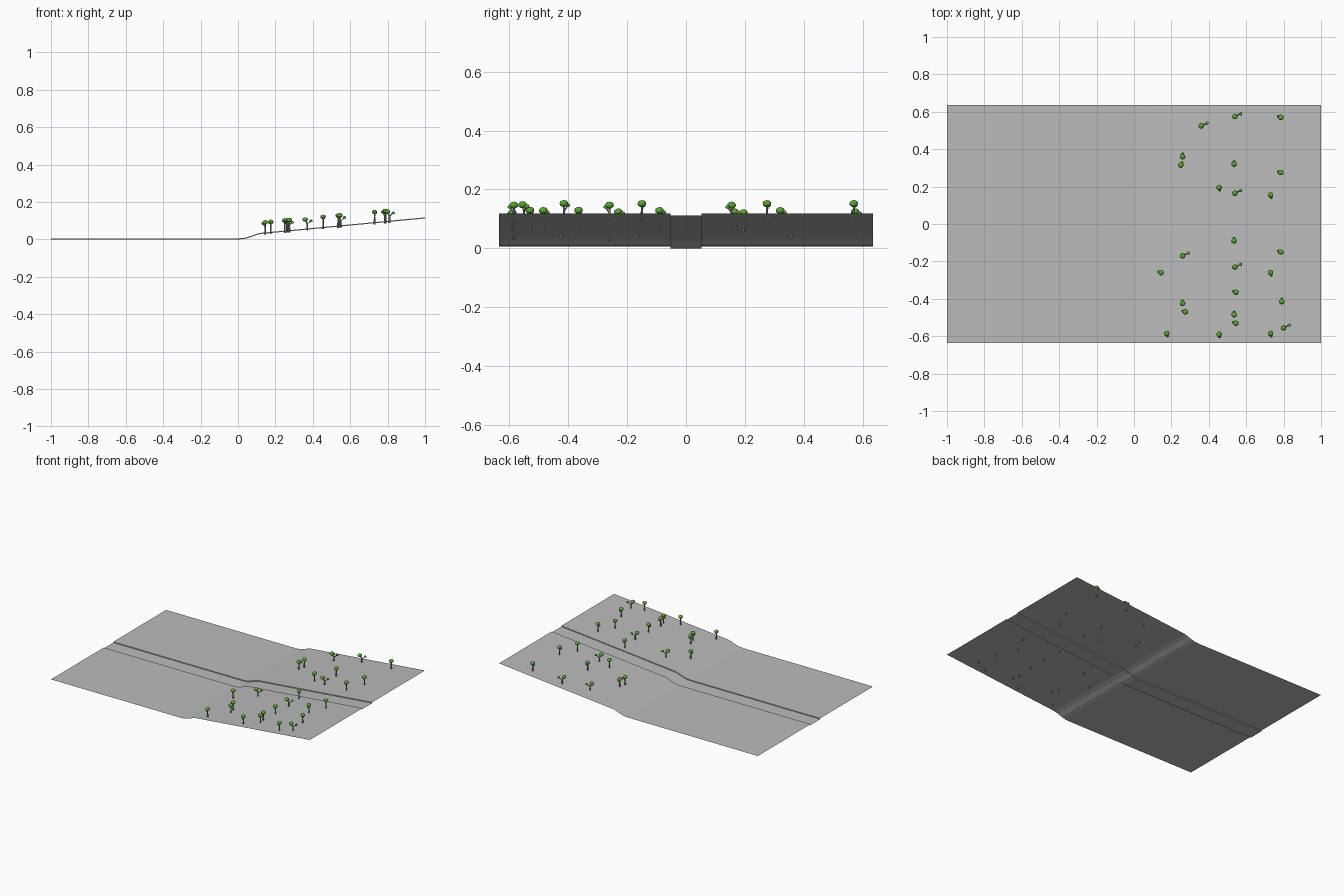
import bpy, bmesh
from math import radians
from mathutils import Vector, Matrix

if "Cube" in bpy.data.objects:
    bpy.data.objects.remove(bpy.data.objects["Cube"], do_unlink=True)


def material(name, rgb):
    m = bpy.data.materials.new(name)
    m.use_nodes = True
    m.diffuse_color = (*rgb, 1)
    m.node_tree.nodes["Principled BSDF"].inputs["Base Color"].default_value = (*rgb, 1)
    return m


GREY = material("ground grey", (0.5, 0.5, 0.5))
BARK = material("bark grey", (0.3, 0.29, 0.28))
LEAF = material("leaf green", (0.1, 0.38, 0.03))


def finish(bm, name, mats):
    me = bpy.data.meshes.new(name)
    bm.to_mesh(me)
    bm.free()
    for m in mats:
        me.materials.append(m)
    ob = bpy.data.objects.new(name, me)
    bpy.context.collection.objects.link(ob)
    return ob


# Long profile of the land: flat plain, short bank, gentle hillside
PROFILE = [(-1, .006), (0, .006), (.03, .008), (.06, .015), (.09, .027),
           (.12, .035), (1, .118)]


def ground_z(x):
    for (x0, z0), (x1, z1) in zip(PROFILE, PROFILE[1:]):
        if x <= x1:
            return z0 + (z1 - z0) * (x - x0) / (x1 - x0)
    return PROFILE[-1][1]


# Land sheet with a shallow sunken road along the middle
HALF, ROAD, SINK = .635, .053, .006
SECTION = [(-HALF, 0), (-ROAD, 0), (-ROAD, -SINK), (ROAD, -SINK), (ROAD, 0), (HALF, 0)]
bm = bmesh.new()
rows = [[bm.verts.new((x, y, z + dz)) for y, dz in SECTION] for x, z in PROFILE]
for a, b in zip(rows, rows[1:]):
    for j in range(len(SECTION) - 1):
        bm.faces.new((a[j], b[j], b[j + 1], a[j + 1]))
finish(bm, "land_with_sunken_road", [GREY])


# Tree pieces
def limb(bm, start, end, r0, r1):
    start, end = Vector(start), Vector(end)
    d = end - start
    turn = d.to_track_quat('Z', 'Y').to_matrix().to_4x4()
    bmesh.ops.create_cone(bm, cap_ends=True, segments=6, radius1=r0, radius2=r1,
                          depth=d.length,
                          matrix=Matrix.Translation((start + end) / 2) @ turn)


def crown(bm, centre, r):
    before = set(bm.faces)
    bmesh.ops.create_icosphere(bm, subdivisions=2, radius=r,
                               matrix=Matrix.Translation(centre) @ Matrix.Diagonal((1, 1, .8, 1)))
    for f in set(bm.faces) - before:
        f.material_index = 1
        f.smooth = True


def tree_mesh(name, height, main, side, side_drop, r_main, r_side):
    bm = bmesh.new()
    top = Vector((main, 0, height))
    fork = Vector((0, 0, height * .5))
    tip = Vector((side, 0, height - side_drop))
    limb(bm, (0, 0, -.012), fork, .005, .004)
    limb(bm, fork, top, .004, .003)
    limb(bm, fork, tip, .003, .002)
    crown(bm, top, r_main)
    crown(bm, tip, r_side)
    ob = finish(bm, name, [BARK, LEAF])
    me = ob.data
    bpy.data.objects.remove(ob)
    return me


TALL = tree_mesh("tall_tree", .054, 0, .014, .006, .015, .008)
FORKED = tree_mesh("forked_tree", .048, -.012, .022, .006, .015, .009)


def plant(name, mesh, spots, heading):
    for i, (x, y) in enumerate(spots):
        ob = bpy.data.objects.new(f"{name}_{i + 1}", mesh)
        ob.location = (x, y, ground_z(x))
        ob.rotation_euler.z = radians(heading)
        bpy.context.collection.objects.link(ob)


# Trees on the hillside, grouped by the way their side branch points
plant("forked_tree", FORKED, [(.37, .53), (.55, .58), (.55, .17), (.55, -.225),
                              (.27, -.165), (.81, -.55)], 25)
plant("tall_tree_back", TALL, [(.26, .36), (.535, .32), (.535, -.09), (.26, -.425),
                               (.535, -.485), (.79, -.415)], 90)
plant("tall_tree_front", TALL, [(.455, .195), (.73, .155), (.73, -.26), (.175, -.585),
                                (.455, -.59), (.73, -.585)], -75)
plant("tall_tree_left", TALL, [(.785, .57), (.785, .275), (.785, -.15), (.145, -.26),
                               (.545, -.365), (.275, -.47), (.545, -.53)], 160)
plant("tall_tree_single", TALL, [(.25, .315)], 60)
